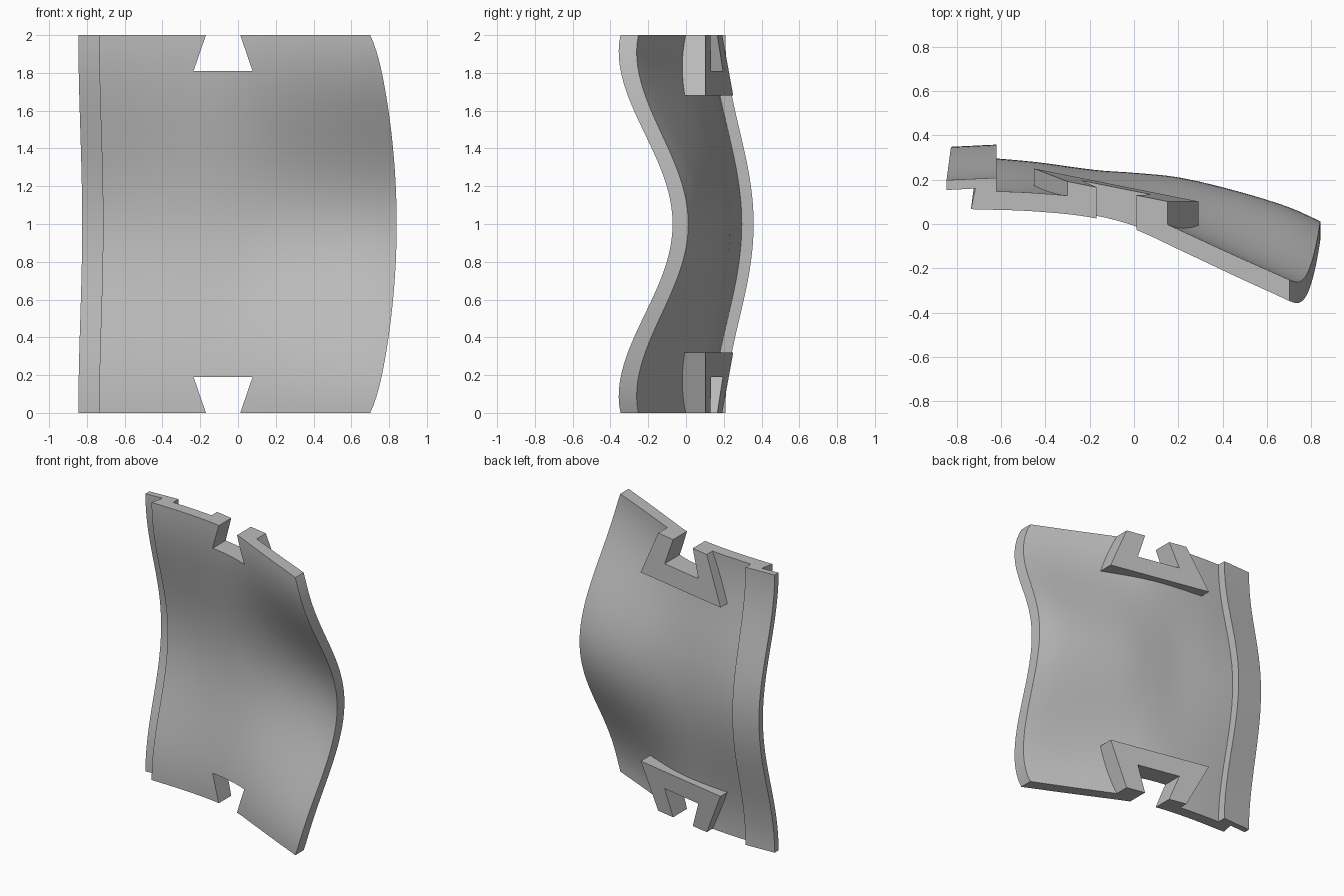
import bpy, bmesh, math

if "Cube" in bpy.data.objects:
    bpy.data.objects.remove(bpy.data.objects["Cube"])

grey = bpy.data.materials.new("plain_grey")
grey.use_nodes = True
COLOR = (0.5, 0.5, 0.5, 1)
grey.diffuse_color = COLOR
grey.node_tree.nodes["Principled BSDF"].inputs["Base Color"].default_value = COLOR

# Rear surface of the panel: depth at its ends and at its middle height
XS = [-0.74, -0.45, -0.17, 0.01, 0.2, 0.45, 0.70, 0.84]
END = [0.15, 0.14, 0.11, 0.06, -0.025, -0.14, -0.252, -0.32]
MID = [0.305, 0.28, 0.243, 0.23, 0.21, 0.152, 0.075, 0.012]


def curve(ys, x):
    """Smooth curve through the points (XS, ys)."""
    n = len(XS)
    i = max(0, min(n - 2, sum(x >= k for k in XS) - 1))

    def slope(k):
        a, b = max(k - 1, 0), min(k + 1, n - 1)
        return (ys[b] - ys[a]) / (XS[b] - XS[a])
    h = XS[i + 1] - XS[i]
    t = (x - XS[i]) / h
    return ((2 * t**3 - 3 * t**2 + 1) * ys[i] + (t**3 - 2 * t**2 + t) * h * slope(i)
            + (3 * t**2 - 2 * t**3) * ys[i + 1] + (t**3 - t**2) * h * slope(i + 1))


def bulge(z):
    return (1 - math.cos(math.pi * z)) / 2


def back(x, z):
    w = bulge(z)
    return (1 - w) * curve(END, x) + w * curve(MID, x)


def front(x, z):
    return back(x, z) - 0.083 - 0.012 * (1 - bulge(z)) * max(0, min(1, x + 0.3))


def loft(name, section, levels):
    """Closed solid through the outlines section(z) at each level."""
    bm = bmesh.new()
    rings = [[bm.verts.new((x, y, z)) for x, y in section(z)] for z in levels]
    for a, b in zip(rings, rings[1:]):
        for i in range(len(a)):
            j = (i + 1) % len(a)
            bm.faces.new((a[i], a[j], b[j], b[i]))
    bm.faces.new(rings[0][::-1])
    bm.faces.new(rings[-1])
    bmesh.ops.recalc_face_normals(bm, faces=bm.faces)
    mesh = bpy.data.meshes.new(name)
    bm.to_mesh(mesh)
    bm.free()
    mesh.materials.append(grey)
    ob = bpy.data.objects.new(name, mesh)
    bpy.context.collection.objects.link(ob)
    return ob


def spread(a, b, n):
    return [a + (b - a) * i / n for i in range(n + 1)]


def panel_section(z):
    # Curved sheet with a thin flange stepped behind its right-hand edge
    w, t = bulge(z), abs(z - 1)
    shift, lift = 0.02 * w, 0.15 * w
    right = 0.84 - 0.12 * t**2 - 0.02 * t**12
    left = -0.735 + shift
    pts = [(x, front(x, z)) for x in spread(left, right, 32)]
    pts += [(x, back(x, z)) for x in spread(right, -0.62, 30)]
    pts += [(-0.62, 0.208 + lift), (-0.845 + shift, 0.198 + lift),
            (-0.845 + shift, 0.153 + lift), (-0.715 + shift, 0.16 + lift)]
    return pts


def bracket_section(z):
    # Flat-backed dovetail block whose hidden side lies inside the sheet
    k = z / 0.32
    xl, xr = -0.30 - 0.15 * k, 0.15 + 0.14 * k
    pts = [(x, back(x, z) - 0.03) for x in spread(xl, xr, 12)]
    return pts + [(x, 0.132 + 0.028 * k - 0.2 * x) for x in (xr, xl)]


def slot_section(z):
    # Dovetail opening, wider away from the edge
    k = z / 0.19
    xl, xr = -0.17 - 0.065 * k, 0.012 + 0.065 * k
    return [(xl, -0.6), (xr, -0.6), (xr, 0.6), (xl, 0.6)]


def flip(ob):
    """Turn a part at the bottom edge into its match at the top edge."""
    for v in ob.data.vertices:
        v.co.z = 2 - v.co.z
    ob.data.flip_normals()


def cut_slot(ob, top):
    cutter = loft("slot_cutter", slot_section, [-0.05, 0.19])
    if top:
        flip(cutter)
    cutter.hide_render = True
    mod = ob.modifiers.new("slot", "BOOLEAN")
    mod.operation, mod.solver, mod.object = "DIFFERENCE", "EXACT", cutter
    bpy.context.view_layer.objects.active = ob
    bpy.ops.object.modifier_apply(modifier=mod.name)
    bpy.data.objects.remove(cutter)


panel = loft("curved_panel", panel_section, spread(0, 2, 48))
parts = [panel]
for top in (False, True):
    bracket = loft("top_bracket" if top else "bottom_bracket",
                   bracket_section, spread(0, 0.32, 6))
    if top:
        flip(bracket)
    cut_slot(bracket, top)
    cut_slot(panel, top)
    parts.append(bracket)

# Smooth shading with crisp edges
bpy.ops.object.select_all(action="DESELECT")
for ob in parts:
    ob.select_set(True)
bpy.context.view_layer.objects.active = panel
bpy.ops.object.shade_smooth_by_angle(angle=math.radians(30))
